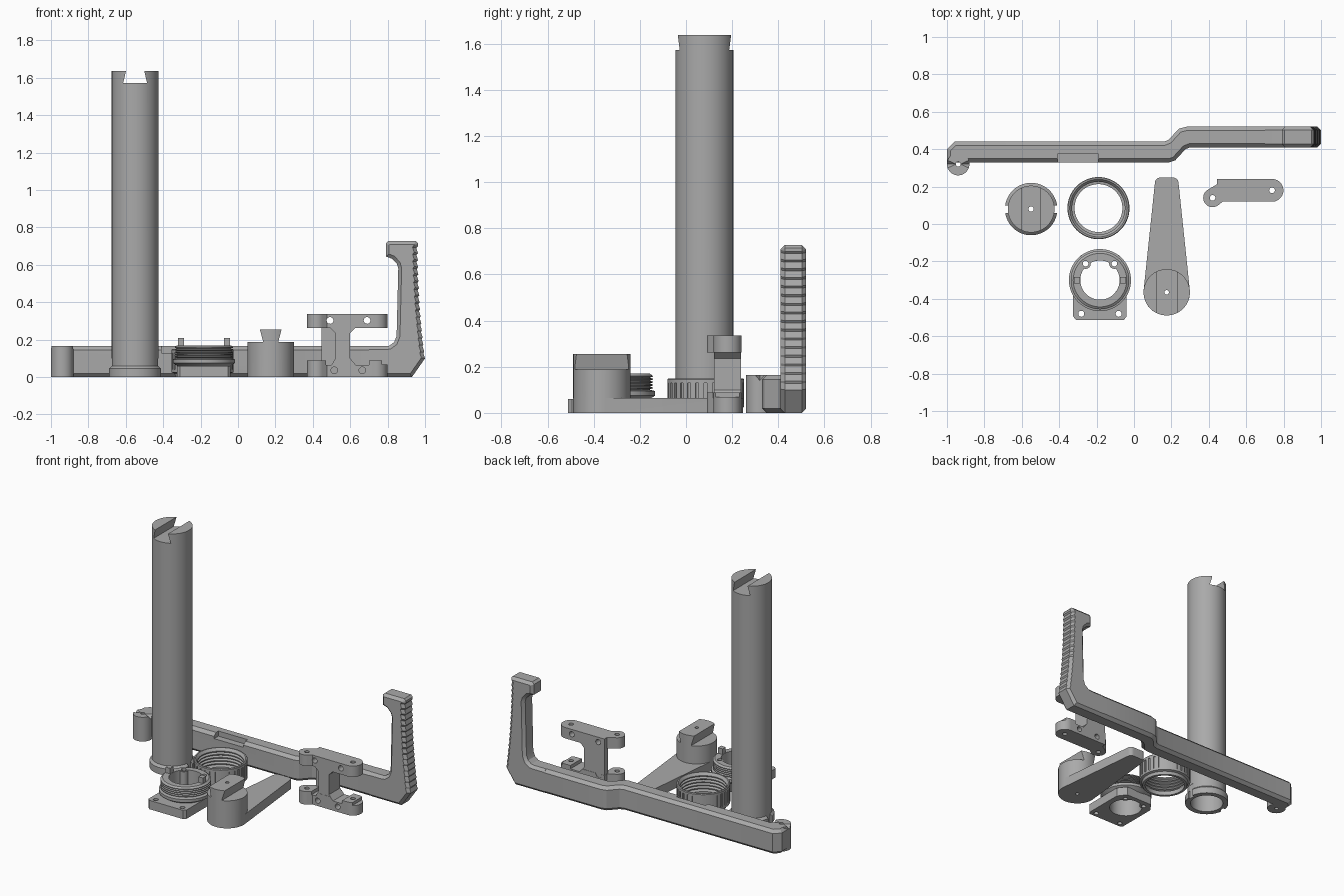
import bpy, bmesh
from math import cos, sin, pi, tau, radians

cube = bpy.data.objects.get("Cube")
if cube:
    bpy.data.objects.remove(cube)

grey = bpy.data.materials.new("grey plastic")
grey.use_nodes = True
GREY = (0.4, 0.4, 0.4, 1)
grey.diffuse_color = GREY
grey.node_tree.nodes["Principled BSDF"].inputs["Base Color"].default_value = GREY


def finish(name, bm):
    bmesh.ops.recalc_face_normals(bm, faces=bm.faces)
    mesh = bpy.data.meshes.new(name)
    bm.to_mesh(mesh)
    bm.free()
    mesh.materials.append(grey)
    ob = bpy.data.objects.new(name, mesh)
    bpy.context.collection.objects.link(ob)
    return ob


def prism(name, pts, lo, hi, axis="z", chamfer=0, seam=None):
    """Extruded outline; chamfer the rims, except at the seam plane x."""
    bm = bmesh.new()
    put = {"z": lambda p, h: (p[0], p[1], h), "y": lambda p, h: (p[0], h, p[1])}[axis]
    a = [bm.verts.new(put(p, lo)) for p in pts]
    b = [bm.verts.new(put(p, hi)) for p in pts]
    caps = [bm.faces.new(a), bm.faces.new(b)]
    for i in range(len(pts)):
        j = (i + 1) % len(pts)
        bm.faces.new((a[i], a[j], b[j], b[i]))
    bmesh.ops.recalc_face_normals(bm, faces=bm.faces)
    if chamfer:
        edges = [e for f in caps for e in f.edges
                 if seam is None or any(abs(v.co.x - seam) > 1e-4 for v in e.verts)]
        bmesh.ops.bevel(bm, geom=edges, offset=chamfer, segments=1, affect="EDGES")
    return finish(name, bm)


def box(name, x0, x1, y0, y1, z0, z1):
    return prism(name, [(x0, y0), (x1, y0), (x1, y1), (x0, y1)], z0, z1)


def arc(cx, cy, r, a0, a1, n=16):
    return [(cx + r * cos(radians(a0 + (a1 - a0) * i / n)),
             cy + r * sin(radians(a0 + (a1 - a0) * i / n))) for i in range(n + 1)]


def rod(name, u, v, r, lo, hi, axis="z", n=64):
    return prism(name, arc(u, v, r, 0, 360, n)[:-1], lo, hi, axis)


def lathe(name, cx, cy, profile, n=72):
    """Closed (radius, height) loop turned around a vertical axis."""
    bm = bmesh.new()
    rings = [[bm.verts.new((cx + r * cos(tau * k / n), cy + r * sin(tau * k / n), z))
              for r, z in profile] for k in range(n)]
    m = len(profile)
    for k in range(n):
        p, q = rings[k], rings[(k + 1) % n]
        for i in range(m):
            bm.faces.new((p[i], q[i], q[(i + 1) % m], p[(i + 1) % m]))
    return finish(name, bm)


def combine(ob, others, op="DIFFERENCE"):
    for other in others:
        mod = ob.modifiers.new("bool", "BOOLEAN")
        mod.operation, mod.object, mod.solver = op, other, "EXACT"
        bpy.context.view_layer.objects.active = ob
        bpy.ops.object.modifier_apply(modifier=mod.name)
        bpy.data.objects.remove(other)
    return ob


def cut(ob, *others):
    return combine(ob, others)


def fuse(ob, *others):
    return combine(ob, others, "UNION")


def thread(r_in, r_out, z0, z1, turns):
    step = (z1 - z0) / turns
    return [p for i in range(turns) for p in
            ((r_in, z0 + i * step), (r_out, z0 + (i + 0.35) * step), (r_out, z0 + (i + 0.65) * step))]


# Long cranked bar with pocket
SEAM = 0.7
bar = prism("arm_bar", [(-1, 0.33), (0.19, 0.33), (0.22, 0.34), (0.275, 0.4), (0.3, 0.41),
                        (SEAM, 0.41), (SEAM, 0.52), (0.28, 0.52), (0.24, 0.51), (0.185, 0.45),
                        (0.16, 0.44), (-0.96, 0.44), (-1, 0.4)], 0, 0.165, "z", 0.02, SEAM)
cut(bar, box("pocket", -0.41, -0.19, 0.3, 0.375, 0.13, 0.2))

# Pivot boss at the end of the bar, with bow-tie grooves
PX, PY = -0.94, 0.32
boss = rod("pivot_boss", PX, PY, 0.06, 0, 0.165)
cut(boss, rod("hole", PX, PY, 0.013, -0.1, 0.3, n=24))
for side in (-1, 1):
    bm = bmesh.new()
    tip = bm.verts.new((PX + side * 0.01, PY, 0.166))
    base = [bm.verts.new((PX + side * 0.08, PY + dy, z))
            for dy, z in ((-0.045, 0.18), (0.045, 0.18), (0, 0.13))]
    bm.faces.new(base)
    for i in range(3):
        bm.faces.new((tip, base[i], base[(i + 1) % 3]))
    cut(boss, finish("groove", bm))

# Upright handle with finger ridges on the outside
grip = []
RIDGES = 16
for i in range(RIDGES):
    z = 0.1 + 0.6 * i / RIDGES
    x = 0.962 + 0.038 * (1 - i / RIDGES) ** 2
    grip += [(x, z), (x - 0.009, z + 0.028)]
prism("arm_handle", [(SEAM, 0), (0.93, 0)] + grip +
      [(0.962, 0.7), (0.962, 0.715), (0.95, 0.728), (0.805, 0.728), (0.79, 0.715), (0.79, 0.645),
       (0.825, 0.632), (0.85, 0.605), (0.857, 0.58), (0.848, 0.22), (0.835, 0.187), (0.81, 0.168),
       (0.79, 0.165), (SEAM, 0.165)], 0.41, 0.52, "y", 0.018, SEAM)

# Tall tube with collar, bayonet notches and dovetail slot
TX, TY = -0.55, 0.08
tube = lathe("tall_tube", TX, TY, [(0.105, 0), (0.14, 0), (0.14, 0.045), (0.125, 0.06), (0.125, 1.637),
                                   (0.014, 1.637), (0.014, 0.3), (0.105, 0.3)])
cut(tube, prism("slot", [(TX - 0.064, 1.573), (TX + 0.064, 1.573), (TX + 0.043, 1.66),
                         (TX - 0.043, 1.66)], -0.2, 0.4, "y"))
for side in (-1, 1):
    mid = TX + side * 0.145
    cut(tube, box("notch", mid - 0.022, mid + 0.022, TY - 0.02, TY + 0.02, -0.1, 0.1))

# Ribbed ring nut with inner thread
RX, RY = -0.19, 0.085
nut = lathe("ring_nut", RX, RY, [(0.128, 0), (0.145, 0), (0.15, 0.02), (0.166, 0.025), (0.166, 0.145),
                                 (0.162, 0.15), (0.154, 0.15)]
            + thread(0.154, 0.141, 0.035, 0.14, 5)[::-1] + [(0.128, 0.03)])
ribs = bmesh.new()
COUNT = 28
for k in range(COUNT):
    a = tau * k / COUNT
    ring = []
    for z in (0.04, 0.13):
        ring.append([ribs.verts.new((RX + r * cos(a) - t * sin(a), RY + r * sin(a) + t * cos(a), z))
                     for r, t in ((0.159, -0.007), (0.18, -0.007), (0.18, 0.007), (0.159, 0.007))])
    for loop in ring:
        ribs.faces.new(loop)
    for i in range(4):
        j = (i + 1) % 4
        ribs.faces.new((ring[0][i], ring[0][j], ring[1][j], ring[1][i]))
cut(nut, finish("rib_grooves", ribs))

# Threaded mount: base plate, flange, male thread, prongs
MX, MY = -0.182, -0.3
mount = prism("mount_plate", [(MX - 0.143, -0.495), (MX - 0.128, -0.512), (MX + 0.128, -0.512),
                              (MX + 0.143, -0.495), (MX + 0.143, -0.22), (MX + 0.1, -0.165),
                              (MX - 0.1, -0.165), (MX - 0.143, -0.22)], 0, 0.06)
neck = lathe("mount_neck", MX, MY, [(0.105, 0.01), (0.135, 0.01), (0.135, 0.055), (0.166, 0.075),
                                    (0.166, 0.095), (0.143, 0.1)]
             + thread(0.143, 0.156, 0.102, 0.165, 5) + [(0.143, 0.17), (0.105, 0.17)])
cut(mount, rod("bore", MX, MY, 0.105, -0.1, 0.3))
fuse(mount, neck)
for side in (-1, 1):
    px, sx = MX + side * 0.123, MX + side * 0.077
    pad = rod("screw_pad", sx, -0.212, 0.028, 0.002, 0.165, n=24)
    fuse(mount, box("prong", px - 0.017, px + 0.017, MY - 0.017, MY + 0.017, 0.1, 0.208), pad)
    cut(mount, rod("screw_hole", sx, -0.212, 0.015, -0.1, 0.3, n=24),
        rod("front_hole", MX + side * 0.1, -0.48, 0.016, -0.1, 0.3, n=24))
mount.name = "threaded_mount"

# Tapered crank with hub and dovetail key
CX, CY = 0.175, -0.365
crank = prism("crank", arc(CX, CY, 0.124, 176, 364, 40) + arc(CX + 0.035, 0.22, 0.028, 5, 90, 8)
              + arc(CX - 0.035, 0.22, 0.028, 90, 175, 8), 0, 0.065)
hub = rod("hub", CX, CY, 0.124, 0.001, 0.255)
for side in (-1, 1):
    cut(hub, prism("key_side", [(CX + side * 0.04, 0.187), (CX + side * 0.2, 0.187),
                                (CX + side * 0.2, 0.3), (CX + side * 0.07, 0.3)], -0.6, 0, "y"))
fuse(crank, hub)
cut(crank, rod("hole", CX, CY, 0.012, -0.1, 0.4, n=24))

# Double-plate link joined by a waisted column
outline = (arc(0.42, 0.14, 0.05, 125, 310, 20) + [(0.475, 0.12)] + arc(0.738, 0.18, 0.061, -90, 90, 20)
           + [(0.445, 0.241), (0.445, 0.213)])


def plate(name, lo, hi, holes, hz):
    ob = prism(name, outline, lo, hi)
    for x, y in ((0.42, 0.14), (0.738, 0.18)):
        cut(ob, rod("hole", x, y, 0.015, -0.1, 0.5, n=24))
    for x in holes:
        cut(ob, rod("cross_hole", x, hz, 0.018, 0, 0.5, "y", 24))
    return ob


upper = plate("link_upper_plate", 0.262, 0.336, (0.492, 0.69), 0.303)
lower = plate("link_lower_plate", 0, 0.088, (0.515, 0.665), 0.036)
cut(lower, prism("relief_left", [(0.47, 0.065), (0.5, 0.065), (0.52, 0.1), (0.47, 0.1)], 0, 0.5, "y"),
    prism("relief_right", [(0.63, 0.065), (0.7, 0.065), (0.7, 0.1), (0.6, 0.1)], 0, 0.5, "y"),
    box("relief_tip", 0.77, 0.9, 0, 0.5, 0.068, 0.1))
prism("link_column", [(0.5, 0.065), (0.63, 0.065), (0.6, 0.1), (0.6, 0.235), (0.63, 0.265),
                      (0.49, 0.265), (0.52, 0.235), (0.52, 0.1)], 0.121, 0.239, "y")
box("link_web", 0.447, 0.525, 0.2, 0.239, 0.06, 0.265)

# Smooth the round walls, keep the edges crisp
bpy.ops.object.select_all(action="DESELECT")
for ob in bpy.context.scene.objects:
    if ob.type == "MESH":
        ob.select_set(True)
        bpy.context.view_layer.objects.active = ob
bpy.ops.object.shade_smooth_by_angle(angle=radians(25))
